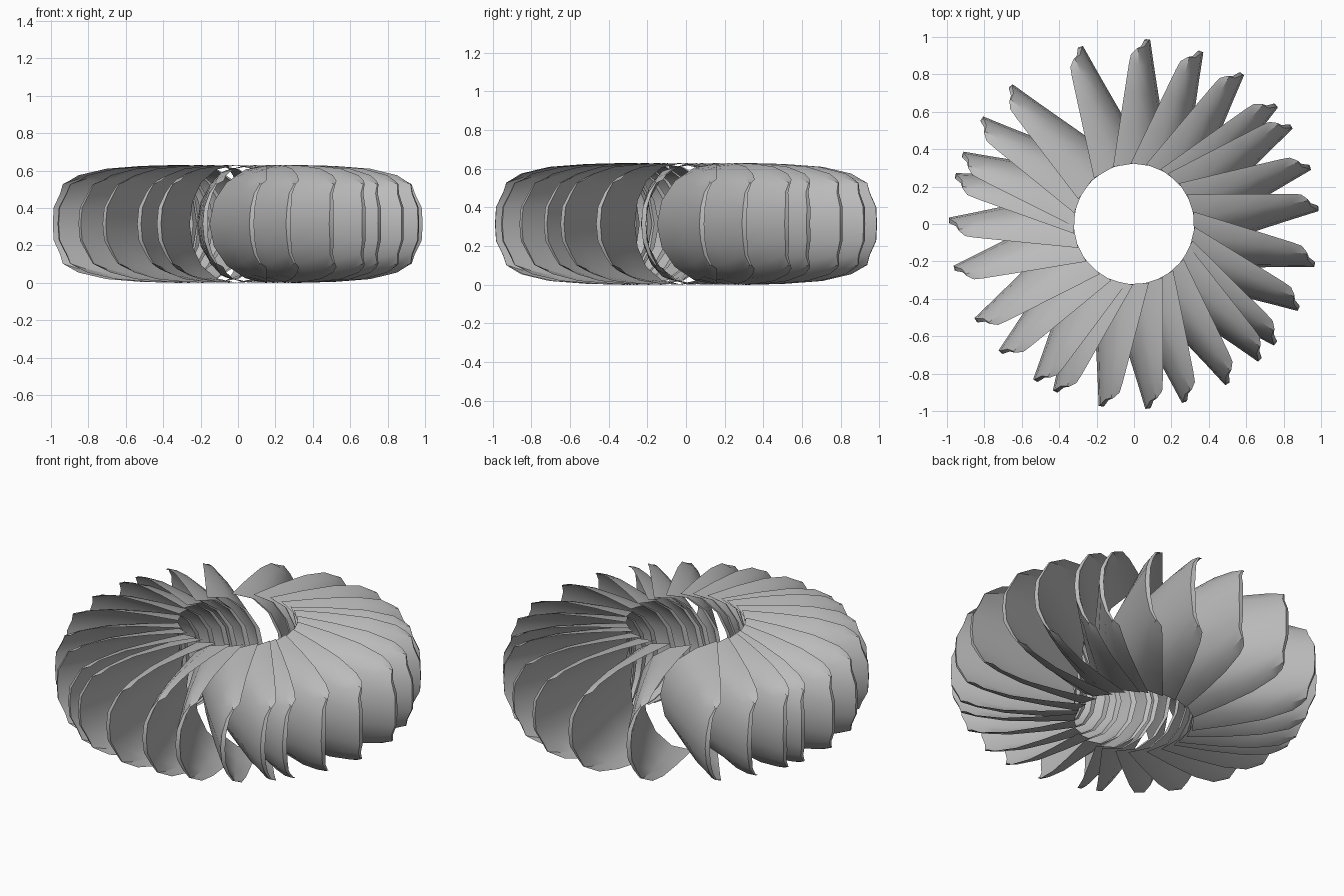
import bpy, bmesh
from math import sin, cos, pi, radians, sqrt

cube = bpy.data.objects.get("Cube")
if cube:
    bpy.data.objects.remove(cube, do_unlink=True)

GREY = (0.5, 0.5, 0.5, 1.0)
mat = bpy.data.materials.new("plain_grey")
mat.use_nodes = True
mat.diffuse_color = GREY
mat.node_tree.nodes["Principled BSDF"].inputs["Base Color"].default_value = GREY

HOLE = 0.325      # radius of the central hole
MID = 0.315       # height of the ring's middle plane
THICK = 0.025     # blade thickness along its spine
SEGS = 8          # facets across the scoop

# Stations along a blade: distance out, half height, spine offset, rim offset
STATIONS = [
    (0.30, 0.315, -0.17, 0.138),
    (0.50, 0.310, -0.12, 0.125),
    (0.70, 0.295, -0.07, 0.112),
    (0.85, 0.260, -0.033, 0.102),
    (0.98, 0.230, 0.00, 0.096),
]
# Stepped outer edge, from the spine to the rim
TIP = [0.99, 0.985, 0.95, 0.935, 0.90]


def scoop_point(k, j, lift):
    """One point of a scoop: station k, position j across it."""
    u, half, spine, rim = STATIONS[k]
    angle = pi * (j / SEGS - 0.5)
    side = rim - (rim - spine - lift) * cos(angle)
    if k == 0:
        u = sqrt(HOLE ** 2 - side ** 2)
    elif k == len(STATIONS) - 1:
        u = TIP[abs(j - SEGS // 2)]
    return (u, side, MID + half * sin(angle))


def make_blade_mesh():
    """Tapering scoop with a crescent cross-section."""
    bm = bmesh.new()
    rings = range(len(STATIONS))
    back, front = [
        [[bm.verts.new(scoop_point(k, j, lift)) for j in range(SEGS + 1)] for k in rings]
        for lift in (0, THICK)
    ]
    for j in range(SEGS):
        for sheet in (back, front):
            for k in rings[:-1]:
                a, b = sheet[k], sheet[k + 1]
                bm.faces.new((a[j], b[j], b[j + 1], a[j + 1]))
        for k in (0, rings[-1]):
            bm.faces.new((back[k][j], back[k][j + 1], front[k][j + 1], front[k][j]))
    bmesh.ops.remove_doubles(bm, verts=bm.verts, dist=0.0005)
    bmesh.ops.recalc_face_normals(bm, faces=bm.faces)
    mesh = bpy.data.meshes.new("blade")
    bm.to_mesh(mesh)
    bm.free()
    mesh.materials.append(mat)
    return mesh


# Unevenly spaced ring of blades, as tip directions in degrees
DIRECTIONS = [
    85, 68, 53.5, 39, 31, 17, 4, -13.5, -28, -41, -48, -60.5, -75,
    -86.5, -101, -116, -123, -137, -149.5, -167, -182, -196, -203,
    -215.5, -229, -254,
]
blade_mesh = make_blade_mesh()
for n, degrees in enumerate(DIRECTIONS, 1):
    blade = bpy.data.objects.new(f"blade_{n}", blade_mesh)
    blade.rotation_euler.z = radians(degrees)
    bpy.context.collection.objects.link(blade)

# Smooth facets, keeping the thin edges crisp
bpy.ops.object.select_all(action="DESELECT")
blade.select_set(True)
bpy.context.view_layer.objects.active = blade
bpy.ops.object.shade_smooth_by_angle(angle=radians(30))
